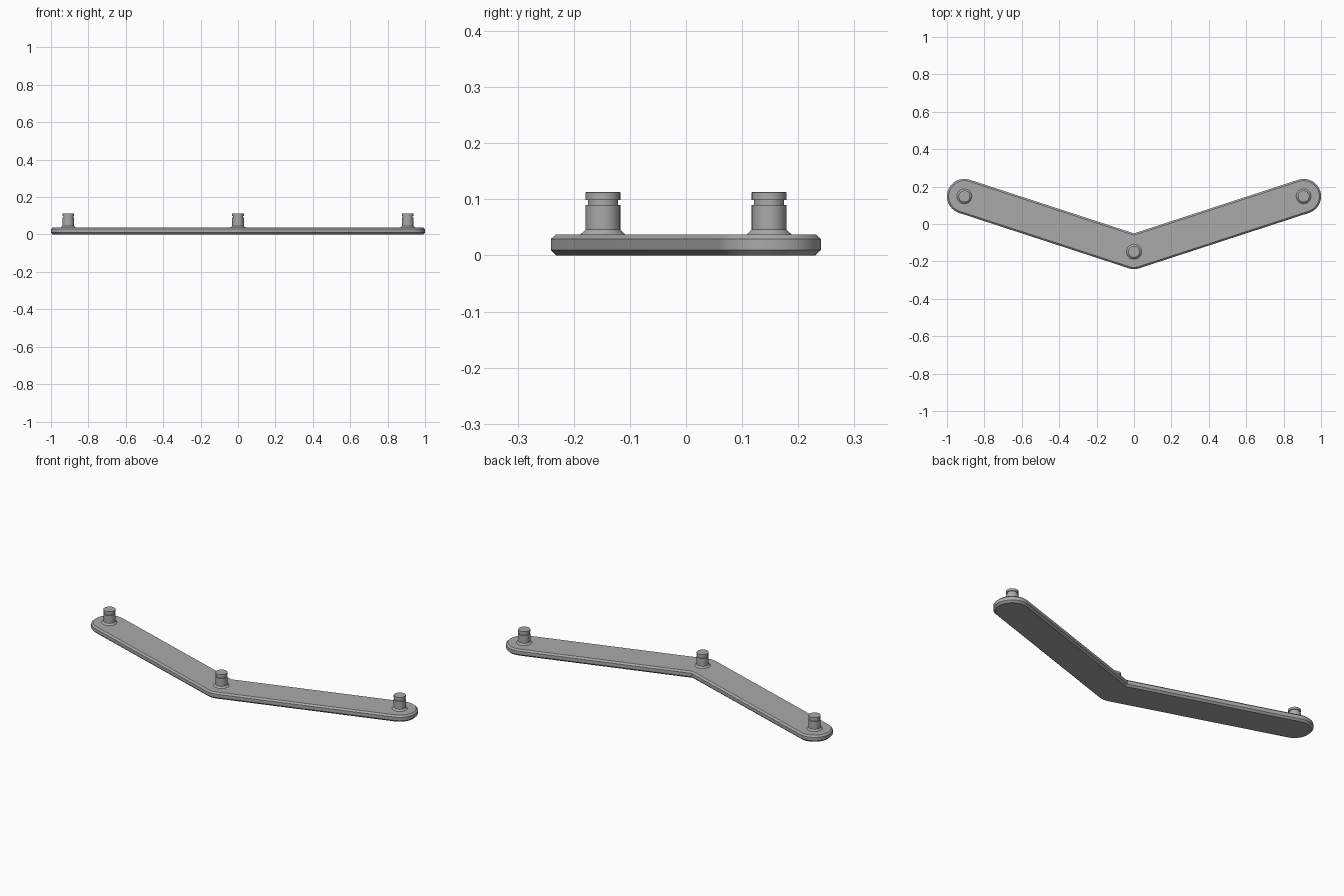
import bpy, bmesh, math
from mathutils import Vector

cube = bpy.data.objects.get("Cube")
if cube:
    bpy.data.objects.remove(cube, do_unlink=True)

grey = bpy.data.materials.new("plain grey")
grey.use_nodes = True
colour = (0.4, 0.4, 0.4, 1)
grey.diffuse_color = colour
grey.node_tree.nodes["Principled BSDF"].inputs["Base Color"].default_value = colour

ELBOW = Vector((0, -0.148))
TIP = Vector((0.907, 0.148))
SLOPE = math.atan2(TIP.y - ELBOW.y, TIP.x)


def arc(centre, radius, start, end, steps):
    angles = [start + (end - start) * i / steps for i in range(steps + 1)]
    return [(centre.x + radius * math.cos(a), centre.y + radius * math.sin(a)) for a in angles]


def outline(radius):
    """Bent strip with round ends, a rounded outer elbow and a sharp inner one."""
    quarter = math.pi / 2
    right = arc(TIP, radius, SLOPE - quarter, SLOPE + quarter, 24)
    left = [(-x, y) for x, y in reversed(right)]
    inner = [(0, ELBOW.y + radius / math.cos(SLOPE))]
    outer = arc(ELBOW, radius, -quarter - SLOPE, -quarter + SLOPE, 8)
    return right + inner + left + outer


def loft(name, rings):
    """Skin a stack of matching (points, z) rings and cap both ends."""
    bm = bmesh.new()
    loops = [[bm.verts.new((x, y, z)) for x, y in points] for points, z in rings]
    for low, high in zip(loops, loops[1:]):
        for i in range(len(low)):
            j = (i + 1) % len(low)
            bm.faces.new((low[i], low[j], high[j], high[i]))
    bm.faces.new(list(reversed(loops[0])))
    bm.faces.new(loops[-1])
    bmesh.ops.recalc_face_normals(bm, faces=bm.faces)
    mesh = bpy.data.meshes.new(name)
    bm.to_mesh(mesh)
    bm.free()
    mesh.materials.append(grey)
    obj = bpy.data.objects.new(name, mesh)
    bpy.context.collection.objects.link(obj)
    bpy.ops.object.select_all(action="DESELECT")
    obj.select_set(True)
    bpy.context.view_layer.objects.active = obj
    bpy.ops.object.shade_smooth_by_angle(angle=math.radians(25))
    return obj


# Bent bar with chamfered rims
bar_profile = [(0.083, 0), (0.093, 0.01), (0.093, 0.029), (0.084, 0.0375)]
loft("bent_bar", [(outline(r), z) for r, z in bar_profile])

# Grooved pegs with a flared foot
peg_profile = [(0.041, 0.0365), (0.031, 0.046), (0.031, 0.09), (0.027, 0.09),
               (0.027, 0.099), (0.031, 0.099), (0.031, 0.112), (0.0295, 0.113)]
places = {"right_peg": Vector((-TIP.x, TIP.y)), "middle_peg": ELBOW, "left_peg": TIP}
for name, centre in places.items():
    loft(name, [(arc(centre, r, 0, math.tau, 32)[:-1], z) for r, z in peg_profile])
